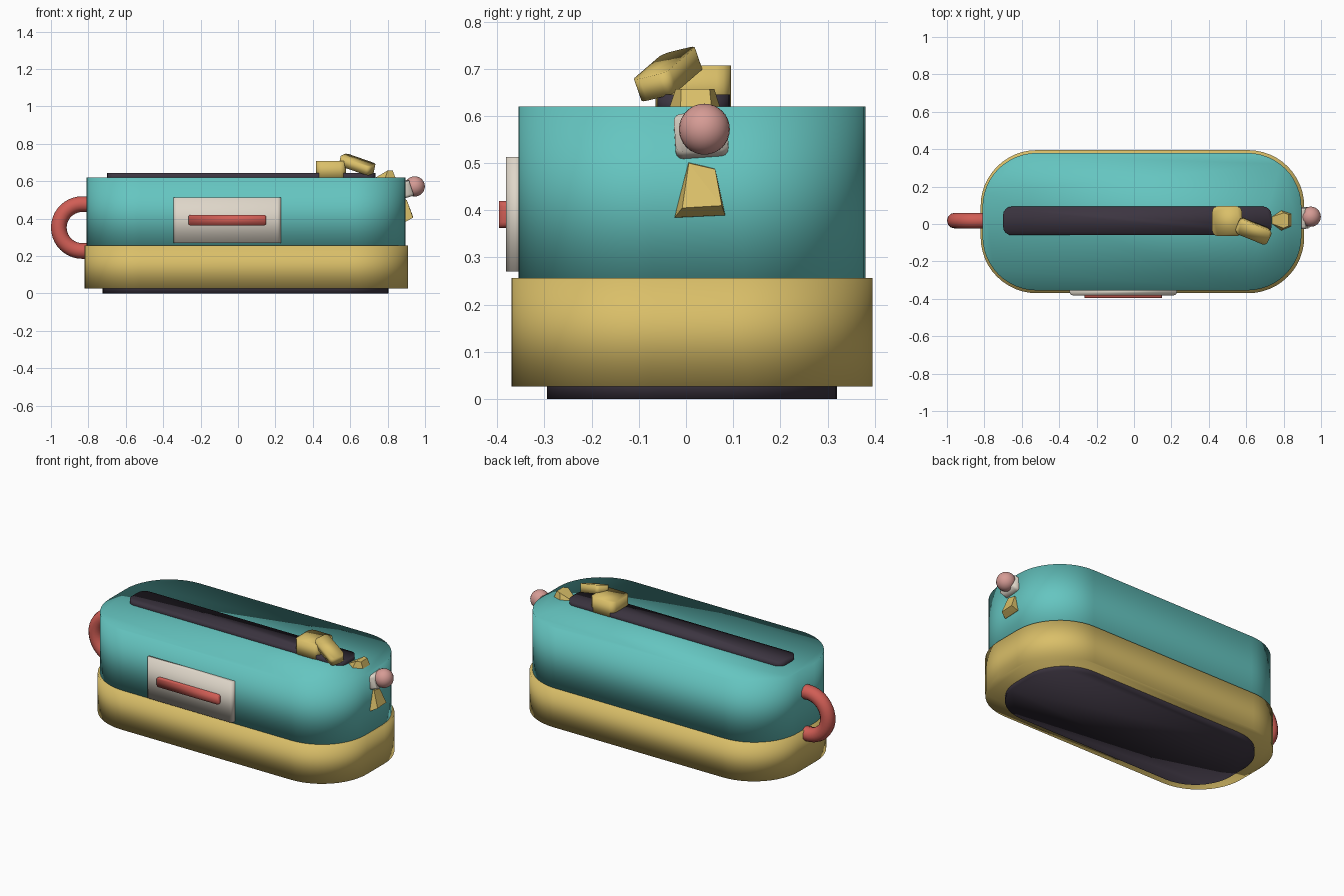
import bpy
import bmesh
from math import radians, pi, cos, sin
from mathutils import Vector

cube = bpy.data.objects.get("Cube")
if cube:
    bpy.data.objects.remove(cube, do_unlink=True)


def material(name, rgb):
    m = bpy.data.materials.new(name)
    m.use_nodes = True
    color = (*rgb, 1)
    m.diffuse_color = color
    m.node_tree.nodes["Principled BSDF"].inputs["Base Color"].default_value = color
    return m


teal = material("teal", (0.13, 0.56, 0.53))
yellow = material("mustard yellow", (0.70, 0.52, 0.14))
dark = material("dark plum", (0.045, 0.035, 0.052))
cream = material("cream", (0.73, 0.67, 0.58))
red = material("coral red", (0.63, 0.11, 0.09))
pink = material("soft pink", (0.67, 0.33, 0.30))


def finish(bm, name, mat, smooth=True):
    bmesh.ops.recalc_face_normals(bm, faces=bm.faces)
    for f in bm.faces:
        f.smooth = smooth
    mesh = bpy.data.meshes.new(name)
    bm.to_mesh(mesh)
    bm.free()
    mesh.materials.append(mat)
    obj = bpy.data.objects.new(name, mesh)
    bpy.context.scene.collection.objects.link(obj)
    return obj


def rounded_block(name, center, size, mat, radius, segments=4, axis=2, rot=(0, 0, 0)):
    """Box whose edges along one axis are rounded."""
    bm = bmesh.new()
    bmesh.ops.create_cube(bm, size=1)
    bmesh.ops.scale(bm, vec=size, verts=bm.verts)
    edges = [e for e in bm.edges
             if abs((e.verts[0].co - e.verts[1].co)[axis]) > 1e-4]
    bmesh.ops.bevel(bm, geom=edges, offset=radius, segments=segments,
                    profile=0.5, affect='EDGES')
    obj = finish(bm, name, mat)
    obj.location = center
    obj.rotation_euler = [radians(a) for a in rot]
    return obj


def span_block(name, x, y, z, mat, radius, segments=4, axis=2):
    center = [(a + b) / 2 for a, b in (x, y, z)]
    size = [b - a for a, b in (x, y, z)]
    return rounded_block(name, center, size, mat, radius, segments, axis)


def hull(name, points, mat):
    bm = bmesh.new()
    verts = [bm.verts.new(p) for p in points]
    bmesh.ops.convex_hull(bm, input=verts)
    return finish(bm, name, mat, smooth=False)


# Case: foot, base band and upper body
span_block("foot", (-0.725, 0.805), (-0.295, 0.32), (0, 0.06), dark, 0.25, 10)
span_block("base_band", (-0.82, 0.91), (-0.37, 0.395), (0.027, 0.256), yellow, 0.30, 12)
span_block("case_body", (-0.81, 0.895), (-0.355, 0.38), (0.23, 0.62), teal, 0.29, 12)

# Zip strip, slider and tilted pull
span_block("zip_strip", (-0.70, 0.735), (-0.06, 0.093), (0.60, 0.645), dark, 0.045)
span_block("zip_slider", (0.418, 0.577), (-0.065, 0.095), (0.61, 0.707), yellow, 0.03, 3)
rounded_block("zip_pull", (0.637, -0.038, 0.689), (0.185, 0.085, 0.05),
              yellow, 0.02, 3, rot=(13, 18, -22))

# Label plate and raised bar on the front
span_block("label_plate", (-0.345, 0.23), (-0.382, -0.34), (0.27, 0.513), cream, 0.02, 3)
span_block("label_bar", (-0.265, 0.15), (-0.396, -0.37), (0.363, 0.42), red, 0.012, 3, axis=1)

# Carrying loop: half ring with straight ends running into the case
curve = bpy.data.curves.new("loop_path", 'CURVE')
curve.dimensions = '3D'
curve.bevel_depth = 0.042
curve.bevel_resolution = 4
curve.use_fill_caps = True
middle, ring = Vector((-0.833, 0.018, 0.352)), 0.125
path = [middle + Vector((0.045, 0, ring))]
path += [middle + ring * Vector((-sin(pi * i / 20), 0, cos(pi * i / 20)))
         for i in range(21)]
path.append(middle + Vector((0.045, 0, -ring)))
spline = curve.splines.new('POLY')
spline.points.add(len(path) - 1)
for point, co in zip(spline.points, path):
    point.co = (*co, 1)
curve.materials.append(red)
loop = bpy.data.objects.new("carry_loop", curve)
bpy.context.scene.collection.objects.link(loop)

# Pompom with its holder
rounded_block("pompom_holder", (0.893, 0.032, 0.556), (0.07, 0.112, 0.085),
              cream, 0.015, 3, axis=0, rot=(4, -18, 0))
bm = bmesh.new()
bmesh.ops.create_uvsphere(bm, u_segments=24, v_segments=16, radius=0.054)
ball = finish(bm, "pompom", pink)
ball.location = (0.945, 0.039, 0.572)

# Tapered tags emerging from the top and the end
hull("top_tag", [(0.72, 0.032, 0.61), (0.72, 0.008, 0.61),
                 (0.785, 0.075, 0.61), (0.785, -0.038, 0.61),
                 (0.845, 0.055, 0.61), (0.845, -0.012, 0.61),
                 (0.80, 0.06, 0.657), (0.80, -0.022, 0.657),
                 (0.827, 0.05, 0.657), (0.827, -0.01, 0.657)], yellow)
hull("end_tag", [(0.88, 0.004, 0.504), (0.88, 0.06, 0.49),
                 (0.902, 0.006, 0.50), (0.902, 0.062, 0.487),
                 (0.88, -0.024, 0.383), (0.88, 0.083, 0.388),
                 (0.90, -0.024, 0.385), (0.90, 0.083, 0.39),
                 (0.936, -0.008, 0.405), (0.936, 0.076, 0.41)], yellow)
